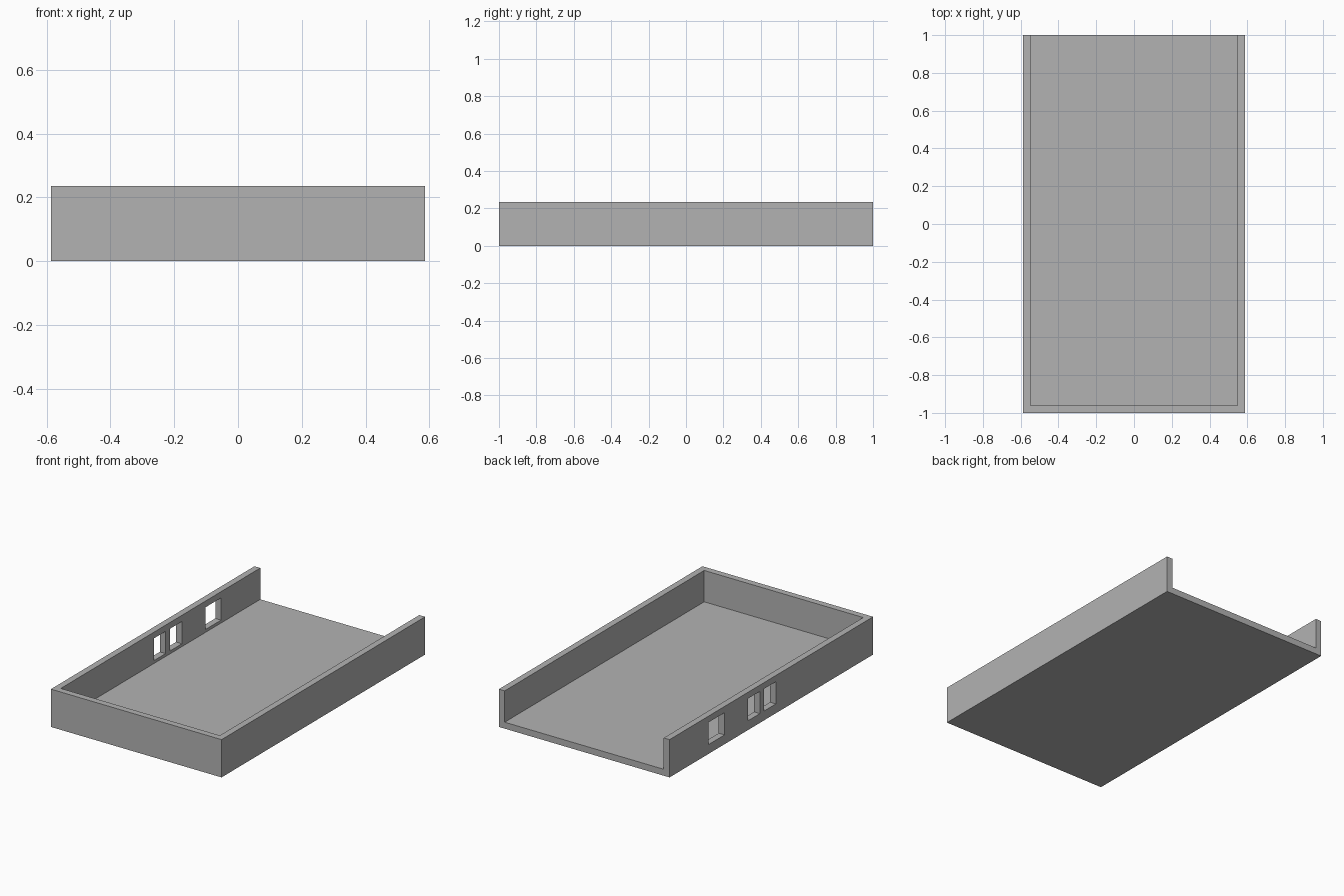
import bpy

default = bpy.data.objects.get("Cube")
if default:
    bpy.data.objects.remove(default, do_unlink=True)

W, L, H, T = 0.587, 1.0, 0.235, 0.04   # half width, half length, height, wall thickness

grey = bpy.data.materials.new("plain grey")
grey.use_nodes = True
colour = (0.45, 0.45, 0.45, 1)
grey.diffuse_color = colour
grey.node_tree.nodes["Principled BSDF"].inputs["Base Color"].default_value = colour


def box(name, low, high):
    """Axis-aligned box between two corners."""
    bpy.ops.mesh.primitive_cube_add(size=1)
    ob = bpy.context.object
    ob.name = name
    for v in ob.data.vertices:
        v.co = [b if c > 0 else a for c, a, b in zip(v.co, low, high)]
    ob.data.materials.append(grey)
    return ob


def cut(target, name, low, high):
    """Subtract a hidden box from the target."""
    cutter = box(name, low, high)
    cutter.hide_render = True
    cutter.display_type = 'WIRE'
    mod = target.modifiers.new(name, 'BOOLEAN')
    mod.operation = 'DIFFERENCE'
    mod.solver = 'EXACT'
    mod.object = cutter
    bpy.context.view_layer.objects.active = target
    bpy.ops.object.modifier_apply(modifier=name)
    bpy.data.objects.remove(cutter, do_unlink=True)


# Tray: solid block hollowed out, open at the top and back
tray = box("tray", (-W, -L, 0), (W, L, H))
cut(tray, "cavity_cutter", (-W + T, -L + T, T), (W - T, L + 0.1, H + 0.1))

# Port openings through the right wall: one wide, two narrow
for i, (y0, y1) in enumerate([(0.46, 0.615), (0.113, 0.23), (-0.045, 0.07)]):
    cut(tray, f"port_cutter_{i}", (-W - 0.1, y0, 0.058), (-W + T + 0.1, y1, 0.196))
